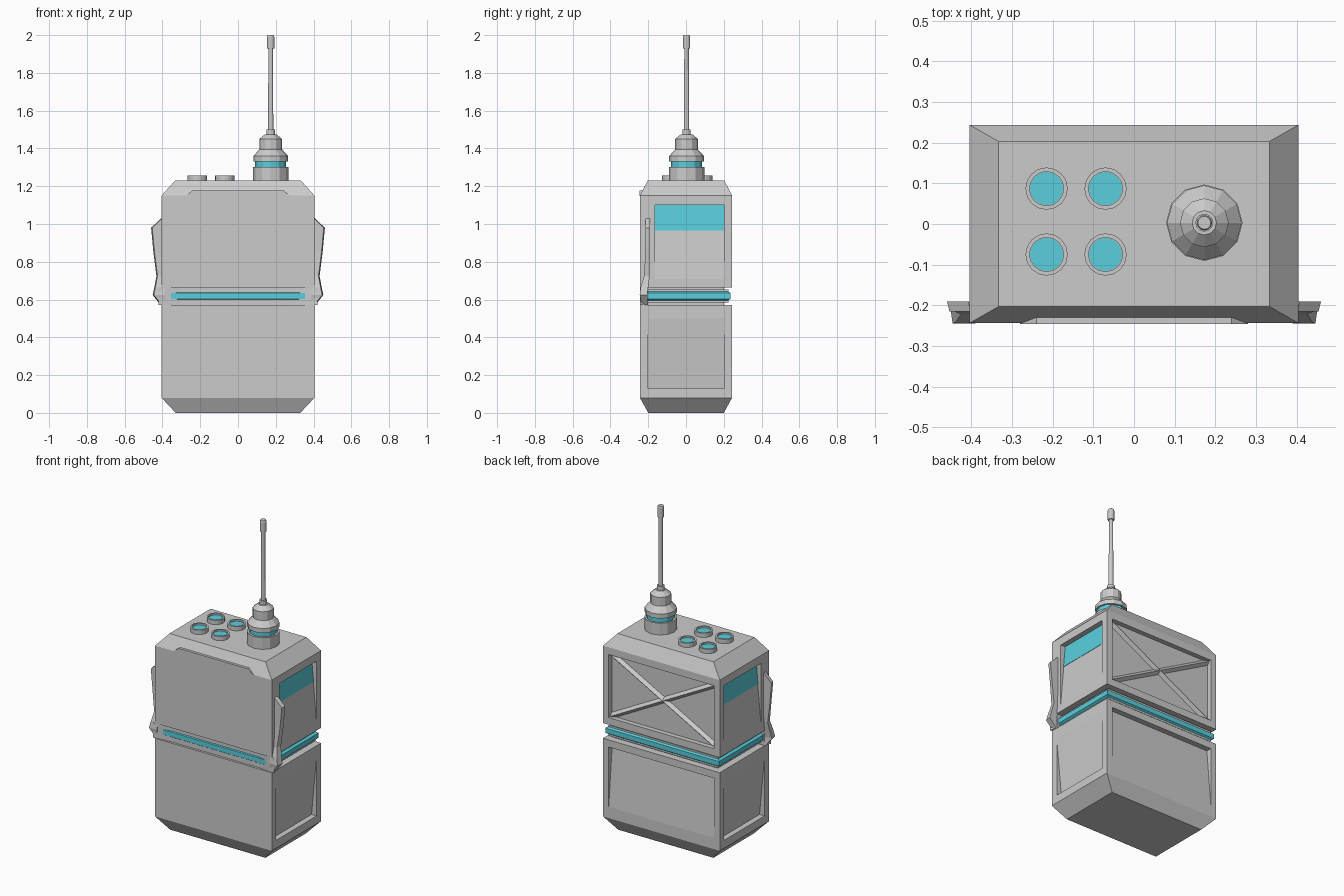
import bpy, bmesh, math
from mathutils import Vector

if "Cube" in bpy.data.objects:
    bpy.data.objects.remove(bpy.data.objects["Cube"])

cyan = bpy.data.materials.new("cyan")
cyan.diffuse_color = (0.1, 0.62, 0.72, 1)
cyan.use_nodes = True
cyan.node_tree.nodes["Principled BSDF"].inputs["Base Color"].default_value = cyan.diffuse_color


def loft(name, rings, mat=None):
    """Skin a list of equal-length point rings and cap both ends."""
    bm = bmesh.new()
    vs = [[bm.verts.new(p) for p in r] for r in rings]
    n = len(rings[0])
    for a, b in zip(vs, vs[1:]):
        for i in range(n):
            j = (i + 1) % n
            bm.faces.new((a[i], a[j], b[j], b[i]))
    bm.faces.new(vs[0][::-1])
    bm.faces.new(vs[-1])
    bmesh.ops.recalc_face_normals(bm, faces=bm.faces)
    me = bpy.data.meshes.new(name)
    bm.to_mesh(me)
    bm.free()
    ob = bpy.data.objects.new(name, me)
    bpy.context.collection.objects.link(ob)
    if mat:
        me.materials.append(mat)
    return ob


def rect(z, hx, hy):
    return [(-hx, -hy, z), (hx, -hy, z), (hx, hy, z), (-hx, hy, z)]


def lathe(name, profile, cx, cy, n=12, mat=None):
    return loft(name, [[(cx + r * math.cos(2 * math.pi * i / n),
                         cy + r * math.sin(2 * math.pi * i / n), z)
                        for i in range(n)] for r, z in profile], mat)


def cut(target, cutter):
    cutter.hide_render = True
    m = target.modifiers.new("recess", 'BOOLEAN')
    m.operation, m.solver, m.object = 'DIFFERENCE', 'EXACT', cutter
    bpy.context.view_layer.objects.active = target
    bpy.ops.object.modifier_apply(modifier=m.name)
    bpy.data.objects.remove(cutter)


def side_wedge(s, y0, y1, z_deep, z_flush, d):
    prof = [(HX, z_flush), (HX - d, z_deep), (HX + .05, z_deep), (HX + .05, z_flush)]
    return loft("side_cutter", [[(s * x, y, z) for x, z in prof] for y in (y0, y1)])


HX, HY = .405, .244
D = .035

# Main blocks with chamfered ends
lower = loft("lower_body", [rect(0, .33, .2), rect(.08, HX, HY), rect(.57, HX, HY)])
upper = loft("upper_body", [rect(.665, HX, HY), rect(1.15, HX, HY), rect(1.23, .333, .203)])

# Sloped side recesses with display windows
for s in (-1, 1):
    cut(lower, side_wedge(s, -.2, .2, .13, .5, D))
    cut(upper, side_wedge(s, -.165, .2, 1.10, .71, D))
    strip = [(z, HX - D * (z - .71) / .39) for z in (.965, 1.0999)]
    loft("side_window", [[(s * (x + o), y, z) for z, x in strip for o in (0,)] +
                         [(s * (x + .002), y, z) for z, x in strip[::-1]]
                         for y in (-.1649, .1999)], cyan)

# Back recesses
cut(upper, loft("back_cutter", [[(x, y, z) for x, z in
    ((-.365, .71), (.365, .71), (.365, 1.105), (-.365, 1.105))] for y in (HY - .03, HY + .05)]))
back_prof = [(HY, .15), (HY - D, .525), (HY + .05, .525), (HY + .05, .15)]
cut(lower, loft("back_cutter", [[(x, y, z) for y, z in back_prof] for x in (-.365, .365)]))

# Crossed ridges in the upper back recess
for s in (-1, 1):
    a, b = Vector((-s * .36, HY - .03, .715)), Vector((s * .36, HY - .03, 1.1))
    side = (b - a).normalized().cross(Vector((0, 1, 0))) * .017
    out = Vector((0, .02, 0))
    loft("back_cross_rib", [[p - side, p + out, p + side, p - out * .3] for p in (a, b)])

# Waist with glowing band
loft("waist_core", [rect(.56, .36, .2), rect(.585, .36, .2), rect(.585, .38, .225),
                    rect(.652, .38, .225), rect(.652, .36, .2), rect(.675, .36, .2)])
loft("waist_band", [rect(.595, .38, .223), rect(.604, .394, .236),
                    rect(.634, .394, .236), rect(.643, .38, .223)], cyan)

# Front strap across the waist, flaring at the ends
front = [(-.42, -.243), (-.3, -.23), (.3, -.23), (.42, -.243), (.4, -.2), (-.4, -.2)]
loft("front_strap", [[(x, y, z) for x, y in front] for z in (.57, .665)])

# Side grips rising from the strap
grip = [(.57, .41, -.235, -.2), (.625, .452, -.245, -.205), (.665, .443, -.24, -.2),
        (.725, .432, -.222, -.192), (.85, .448, -.215, -.19),
        (.98, .46, -.215, -.19), (1.03, .408, -.215, -.19)]
for s in (-1, 1):
    loft("side_grip", [[(s * .39, f, z), (s * (x - .006), f, z), (s * x, b, z), (s * .39, b, z)]
                       for z, x, f, b in grip])

# Raised tab over the front top chamfer
tab = [(-.28, 1.148), (.28, 1.148), (.24, 1.178), (-.24, 1.178)]
loft("front_tab", [[(x, y, z) for x, z in tab] for y in (-.246, -.215)])

# Top buttons
for x in (-.215, -.07):
    for y in (-.075, .087):
        lathe("button_ring", [(.052, 1.22), (.052, 1.257), (.042, 1.257), (.042, 1.245)], x, y, 16)
        lathe("button_cap", [(.041, 1.23), (.041, 1.248)], x, y, 16, cyan)

# Antenna
AX, AY = .173, .003
lathe("antenna_base", [(.094, 1.22), (.094, 1.303), (.07, 1.303), (.07, 1.332), (.092, 1.332),
                       (.092, 1.36), (.06, 1.395), (.06, 1.45), (.03, 1.475), (.022, 1.475),
                       (.022, 1.5), (.014, 1.5), (.012, 1.93), (.019, 1.93), (.019, 1.99),
                       (.016, 2.0)], AX, AY)
lathe("antenna_band", [(.082, 1.3), (.082, 1.334)], AX, AY, 12, cyan)
